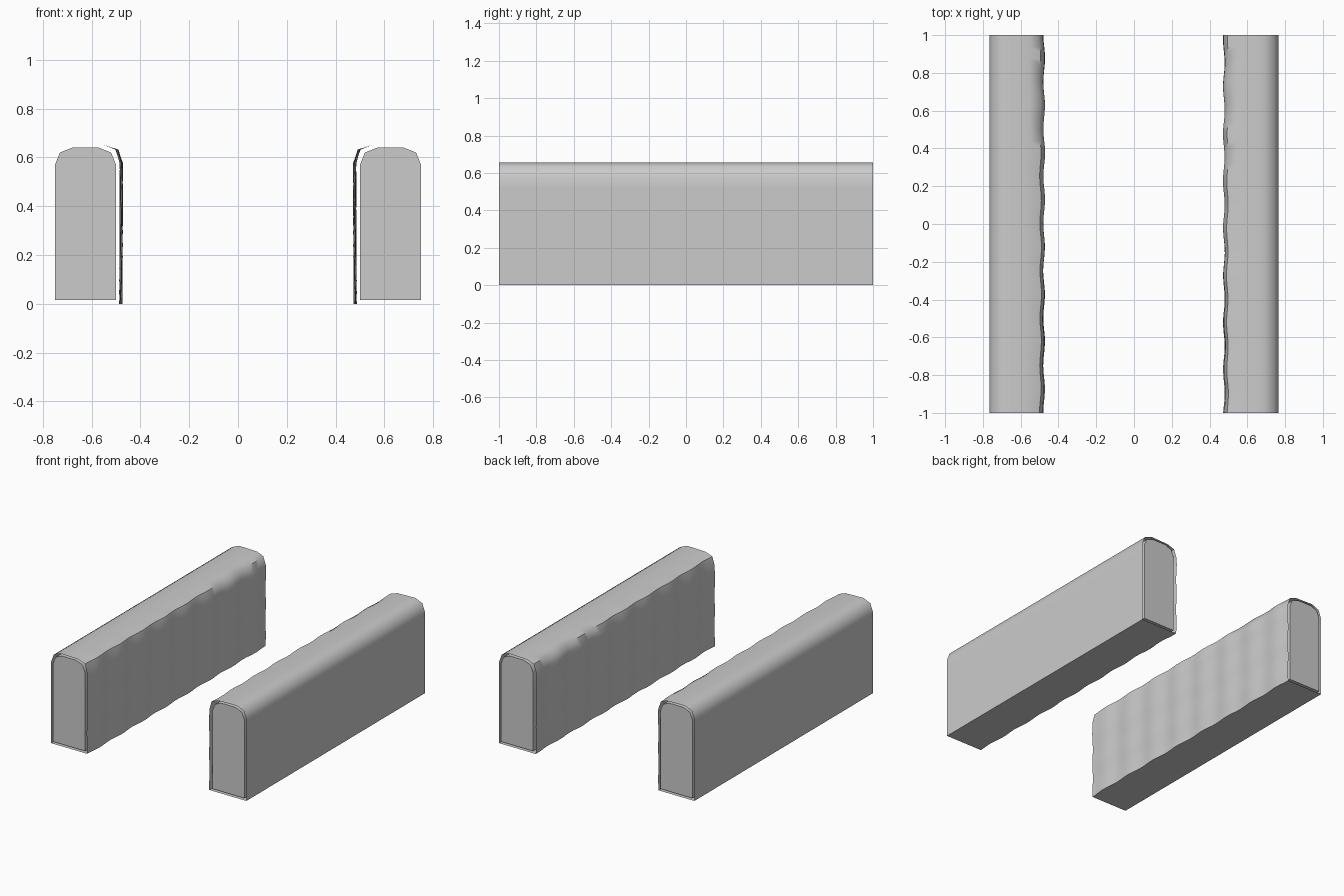
import bpy, bmesh, math

if "Cube" in bpy.data.objects:
    bpy.data.objects.remove(bpy.data.objects["Cube"])

GAP = 0.015
# Core cross-section: (distance from centre, height), inner foot round to outer foot
CORE = [(0.5, 0.015), (0.5, 0.57), (0.52, 0.62), (0.57, 0.64),
        (0.68, 0.64), (0.73, 0.62), (0.75, 0.57), (0.75, 0.015)]
# Sheet cross-section, offset outward from the core
SHEET = [(0.48, 0.0), (0.478, 0.575), (0.496, 0.632), (0.55, 0.651),
         (0.69, 0.655), (0.745, 0.632), (0.766, 0.575), (0.766, 0.0)]


def subdivide(points, step):
    """Closed profile with extra points on long sides."""
    out = []
    for (u0, z0), (u1, z1) in zip(points, points[1:] + points[:1]):
        n = max(1, round(math.hypot(u1 - u0, z1 - z0) / step))
        out += [(u0 + (u1 - u0) * i / n, z0 + (z1 - z0) * i / n) for i in range(n)]
    return out


def ripple(u, z, y, phase):
    """Wavy offset that only affects the inward side."""
    fade = max(0.0, min(1.0, (0.54 - u) / 0.05))
    wave = math.sin(2 * math.pi * (y + phase) / 0.25)
    wave += 0.6 * math.sin(2 * math.pi * (z / 0.22 + 0.4 * y))
    return 0.0045 * fade * wave


def sweep(name, profile, side, rows, capped, phase=None):
    bm = bmesh.new()
    rings = []
    for r in range(rows + 1):
        y = -1 + 2 * r / rows
        ring = []
        for u, z in profile:
            du = 0 if phase is None else ripple(u, z, y, phase)
            ring.append(bm.verts.new((side * (u + du), y, z)))
        rings.append(ring)
    n = len(profile)
    for a, b in zip(rings, rings[1:]):
        for i in range(n):
            j = (i + 1) % n
            bm.faces.new((a[i], a[j], b[j], b[i]))
    if capped:
        bm.faces.new(rings[0])
        bm.faces.new(rings[-1])
    bmesh.ops.recalc_face_normals(bm, faces=bm.faces)
    mesh = bpy.data.meshes.new(name)
    bm.to_mesh(mesh)
    bm.free()
    obj = bpy.data.objects.new(name, mesh)
    bpy.context.collection.objects.link(obj)
    bpy.ops.object.select_all(action='DESELECT')
    obj.select_set(True)
    bpy.context.view_layer.objects.active = obj
    bpy.ops.object.shade_smooth_by_angle(angle=math.radians(50))


for label, side, phase in (("left", -1, 0.06), ("right", 1, -0.04)):
    # Solid rounded-top wall
    sweep(label + "_wall_core", CORE, side, 1, True)
    # Thin open-ended covering, rippled on the inward side
    sweep(label + "_wall_cover", subdivide(SHEET, 0.05), side, 64, False, phase)
